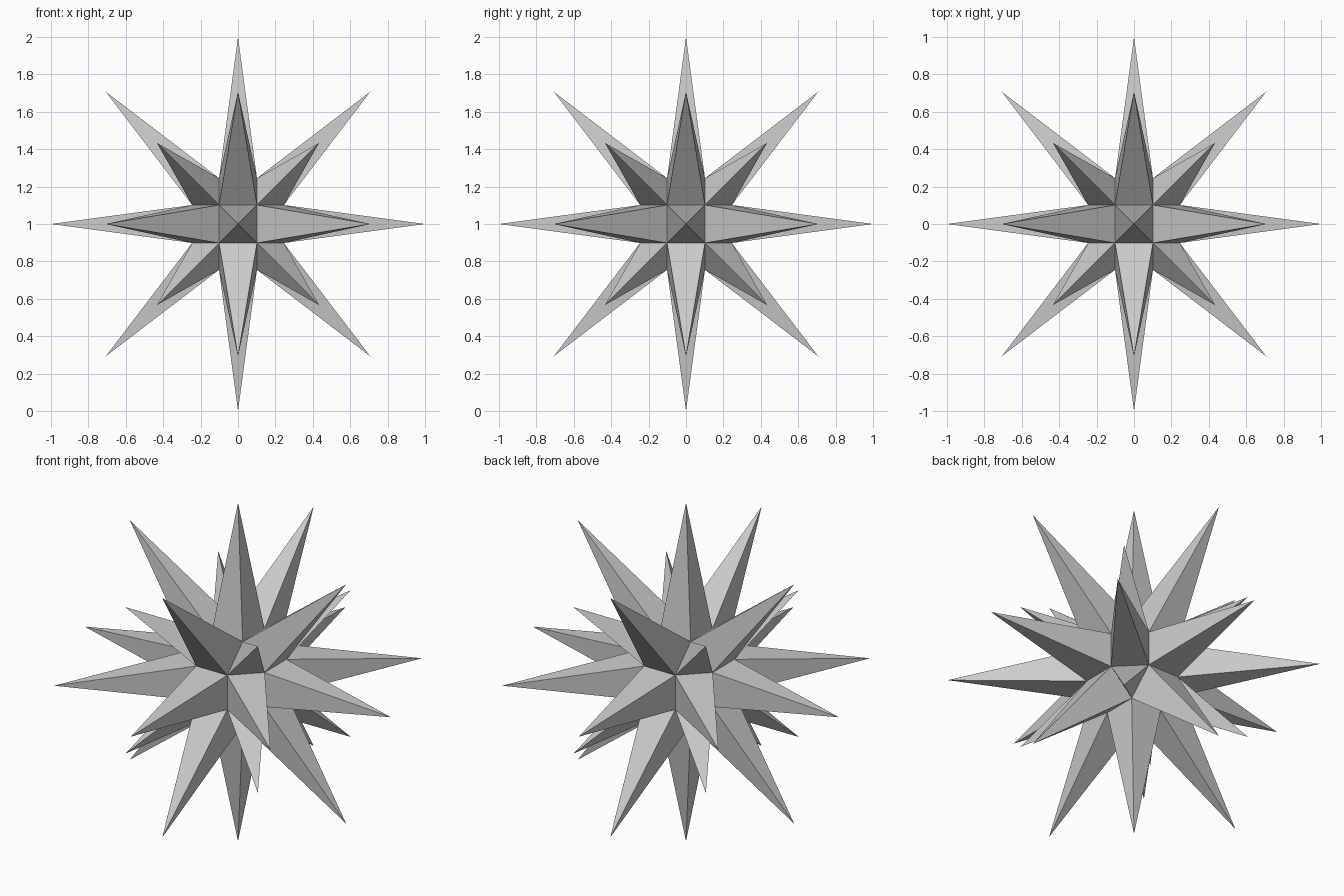
import bpy, bmesh, math
from itertools import product
from mathutils import Vector

if "Cube" in bpy.data.objects:
    bpy.data.objects.remove(bpy.data.objects["Cube"])

A = 0.1015                      # half edge of the core solid
B = A * (1 + math.sqrt(2))      # half width of the core solid
LONG, SHORT = 1.0, 0.75         # tip distances: square and triangular spikes

bm = bmesh.new()

# Core: rhombicuboctahedron as a convex hull (18 squares, 8 triangles)
for axis in range(3):
    for signs in product((-1, 1), repeat=3):
        co = [A, A, A]
        co[axis] = B
        bm.verts.new([c * s for c, s in zip(co, signs)])
bmesh.ops.convex_hull(bm, input=bm.verts[:])
bmesh.ops.dissolve_limit(bm, angle_limit=math.radians(2),
                         verts=bm.verts[:], edges=bm.edges[:])

# Spikes: raise every core face into a pyramid
for v in bmesh.ops.poke(bm, faces=bm.faces[:])["verts"]:
    length = SHORT if len(v.link_edges) == 3 else LONG
    v.co = v.co.normalized() * length

bmesh.ops.recalc_face_normals(bm, faces=bm.faces[:])
bmesh.ops.translate(bm, verts=bm.verts[:], vec=Vector((0, 0, 1)))

mesh = bpy.data.meshes.new("spiked_star")
bm.to_mesh(mesh)
bm.free()
star = bpy.data.objects.new("spiked_star", mesh)
bpy.context.collection.objects.link(star)
